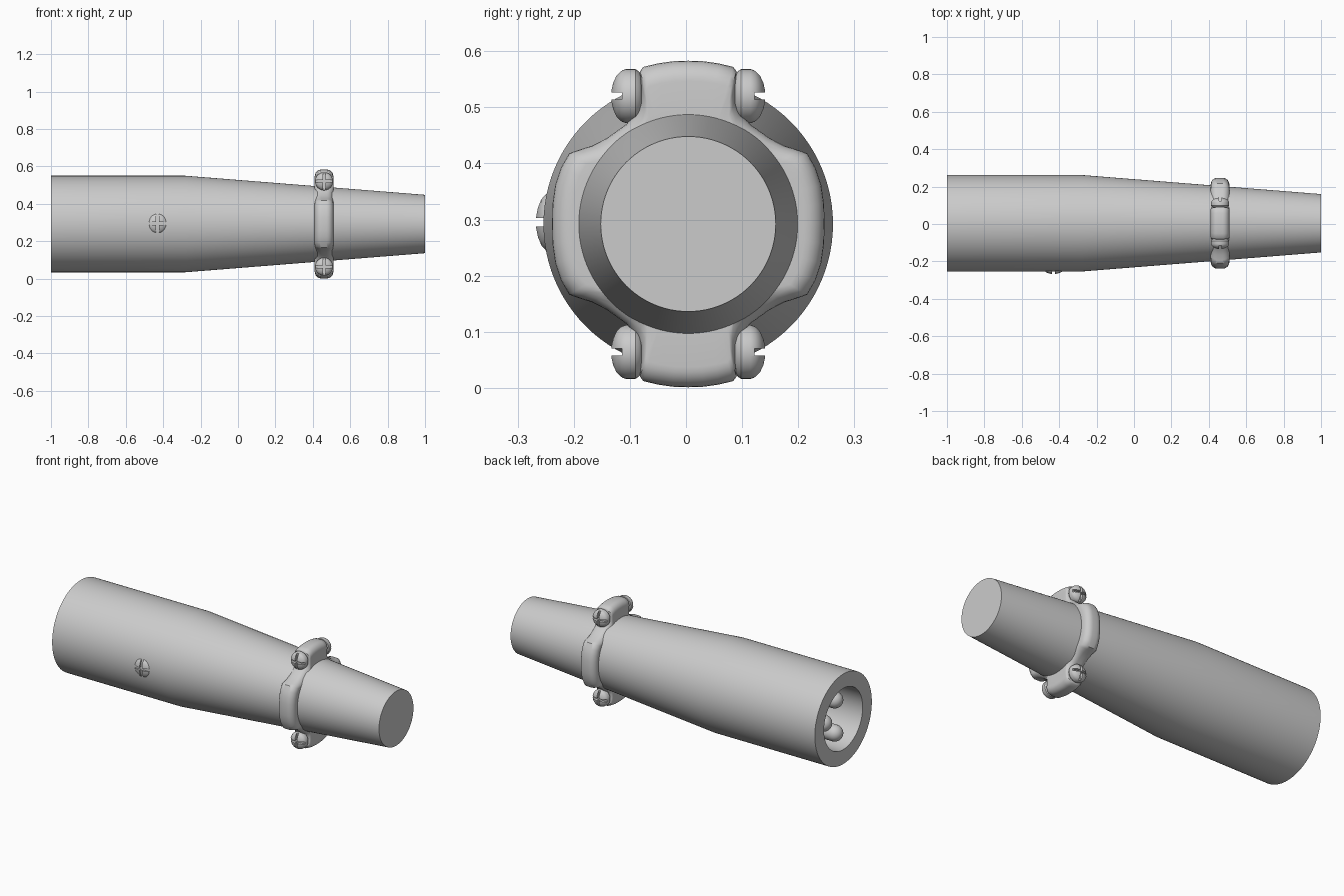
import bpy, bmesh
from math import sin, cos, pi, radians, hypot

if "Cube" in bpy.data.objects:
    bpy.data.objects.remove(bpy.data.objects["Cube"])

CY, CZ = 0.004, 0.292          # main axis of the connector


def make_object(name, bm, loc=(0, 0, 0), angle=30):
    bmesh.ops.remove_doubles(bm, verts=bm.verts, dist=1e-5)
    bmesh.ops.recalc_face_normals(bm, faces=bm.faces)
    me = bpy.data.meshes.new(name)
    bm.to_mesh(me)
    bm.free()
    ob = bpy.data.objects.new(name, me)
    ob.location = loc
    bpy.context.collection.objects.link(ob)
    smooth(ob, angle)
    return ob


def activate(ob):
    bpy.ops.object.select_all(action='DESELECT')
    ob.select_set(True)
    bpy.context.view_layer.objects.active = ob


def smooth(ob, angle):
    activate(ob)
    bpy.ops.object.shade_smooth_by_angle(angle=radians(angle))


def lathe(name, profile, loc, steps):
    """Spin (x, radius) points around the x axis."""
    bm = bmesh.new()
    vs = [bm.verts.new((x, 0, r)) for x, r in profile]
    es = [bm.edges.new(p) for p in zip(vs, vs[1:])]
    bmesh.ops.spin(bm, geom=vs + es, cent=(0, 0, 0), axis=(1, 0, 0),
                   angle=2 * pi, steps=steps, use_duplicate=False)
    return make_object(name, bm, loc)


# Tapered shell with an open socket at the left end
lathe("body_shell", [(-0.6, 0), (-0.6, 0.175), (-1, 0.175), (-1, 0.258),
                     (-0.28, 0.258), (1, 0.156), (1, 0)], (0, CY, CZ), 96)

# Three round-tipped contact pins
PR = 0.045
pin = [(-0.945 - PR * cos(a), PR * sin(a)) for a in [i * pi / 16 for i in range(9)]]
pin += [(-0.59, PR), (-0.59, 0)]
for i, (y, z) in enumerate([(0, 0.095), (0.1, 0), (0, -0.095)]):
    lathe(f"contact_pin_{i + 1}", pin, (0, CY + y, CZ + z), 32)

# Cable clamp: one quarter of the outline, mirrored all round
quarter = [(0.243, 0), (0.242, 0.035), (0.237, 0.07), (0.227, 0.1), (0.212, 0.126),
           (0.195, 0.132), (0.17, 0.14), (0.145, 0.153), (0.11, 0.178), (0.092, 0.2),
           (0.085, 0.225), (0.085, 0.25), (0.086, 0.272), (0.08, 0.28),
           (0.055, 0.286), (0.028, 0.29), (0, 0.291)]
half = quarter + [(-y, z) for y, z in quarter[-2::-1]]
outline = half + [(y, -z) for y, z in half[-2:0:-1]]
HW, B, R_IN = 0.05, 0.036, 0.188
arc = [i * pi / 12 for i in range(7)]
section = [(-HW, None)]                                    # (x, inset)
section += [(-HW + B * (1 - cos(a)), B * (1 - sin(a))) for a in arc]
section += [(HW - B * (1 - cos(a)), B * (1 - sin(a))) for a in arc[::-1]]
section += [(HW, None)]
bm = bmesh.new()
rings = []
for x, inset in section:
    ring = []
    for y, z in outline:
        r = hypot(y, z)
        rr = R_IN if inset is None else max(r - inset, R_IN + 0.002)
        ring.append(bm.verts.new((x, y * rr / r, z * rr / r)))
    rings.append(ring)
n = len(outline)
for a, b in zip(rings, rings[1:] + rings[:1]):
    for i in range(n):
        j = (i + 1) % n
        bm.faces.new((a[i], a[j], b[j], b[i]))
make_object("cable_clamp", bm, (0.46, CY, CZ), 40)

# Domed screw head with a cross slot, facing +x
head = lathe("body_screw",
             [(0, 0), (0, 0.036), (0.004, 0.043), (0.011, 0.048), (0.028, 0.048),
              (0.037, 0.045), (0.045, 0.037), (0.051, 0.024), (0.054, 0.011),
              (0.0545, 0)], (0, 0, 0), 40)
for sy, sz in [(0.013, 0.2), (0.2, 0.013)]:
    cb = bmesh.new()
    bmesh.ops.create_cube(cb, size=1)
    bmesh.ops.scale(cb, vec=(0.05, sy, sz), verts=cb.verts)
    cutter = make_object("slot_cutter", cb, (0.06, 0, 0))
    cutter.hide_render = True
    mod = head.modifiers.new("slot", 'BOOLEAN')
    mod.operation, mod.object, mod.solver = 'DIFFERENCE', cutter, 'EXACT'
    activate(head)
    bpy.ops.object.modifier_apply(modifier=mod.name)
    bpy.data.objects.remove(cutter)
smooth(head, 30)

# Four clamp screws share the head mesh
for side, sy in (("front", -1), ("back", 1)):
    for level, sz in (("upper", 1), ("lower", -1)):
        s = bpy.data.objects.new(f"clamp_screw_{side}_{level}", head.data)
        s.location = (0.46, CY + sy * 0.083, CZ + sz * 0.228)
        s.rotation_euler = (0, 0, sy * pi / 2)
        bpy.context.collection.objects.link(s)

# Screw set into the front of the shell
head.scale = (1, 1.12, 1.12)
head.rotation_euler = (0, 0, -pi / 2)
head.location = (-0.43, -0.213, 0.295)
